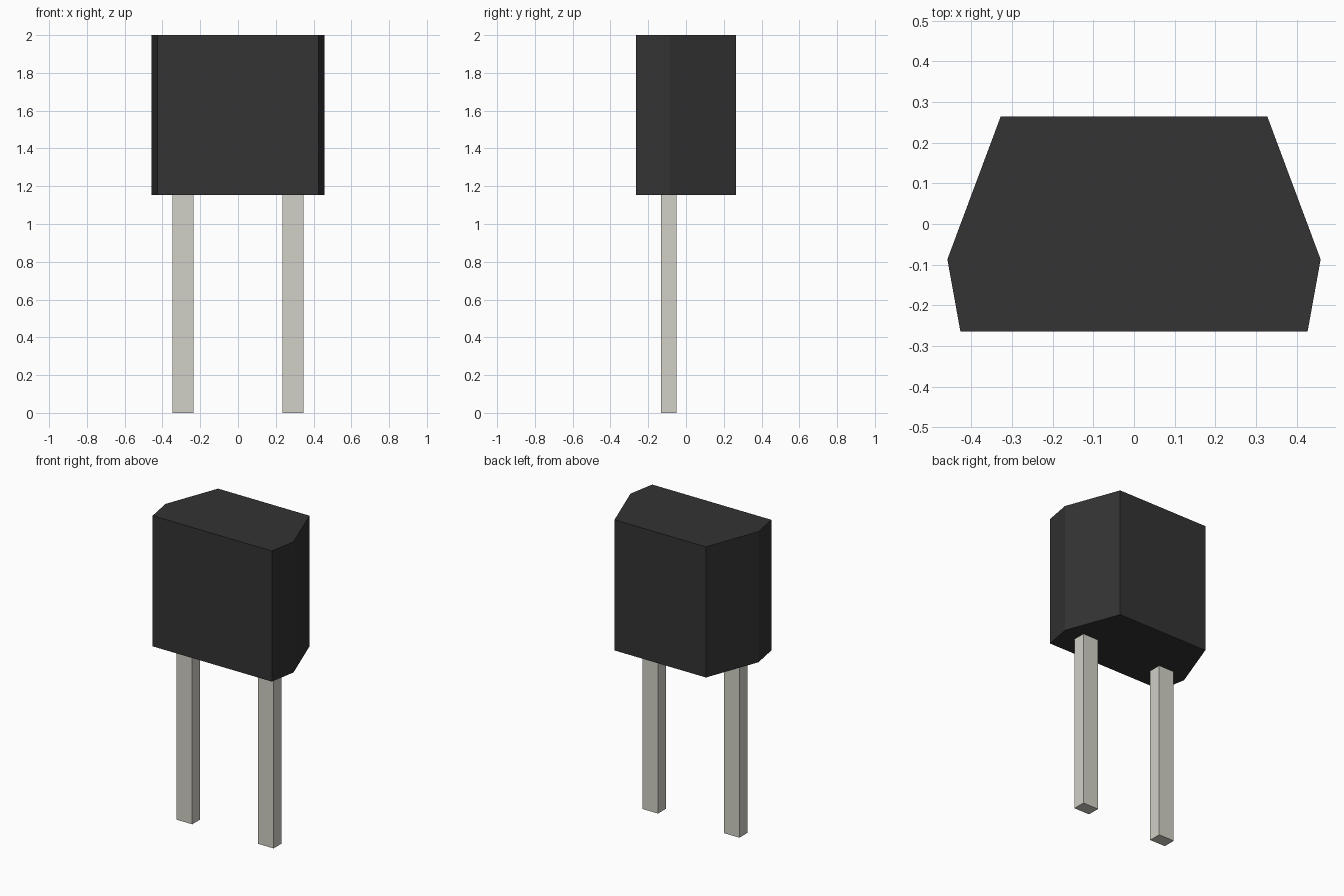
import bpy
import bmesh

cube = bpy.data.objects.get("Cube")
if cube:
    bpy.data.objects.remove(cube, do_unlink=True)


def make_material(name, color):
    mat = bpy.data.materials.new(name)
    mat.use_nodes = True
    mat.diffuse_color = color
    mat.node_tree.nodes["Principled BSDF"].inputs["Base Color"].default_value = color
    return mat


def make_prism(name, outline, bottom, top, mat):
    """Extrude a counter-clockwise xy outline from bottom to top."""
    bm = bmesh.new()
    base = bm.faces.new([bm.verts.new((x, y, bottom)) for x, y in outline])
    extruded = bmesh.ops.extrude_face_region(bm, geom=[base], use_keep_orig=True)
    verts = [v for v in extruded["geom"] if isinstance(v, bmesh.types.BMVert)]
    bmesh.ops.translate(bm, verts=verts, vec=(0, 0, top - bottom))
    bmesh.ops.recalc_face_normals(bm, faces=bm.faces)
    mesh = bpy.data.meshes.new(name)
    bm.to_mesh(mesh)
    bm.free()
    mesh.materials.append(mat)
    obj = bpy.data.objects.new(name, mesh)
    bpy.context.collection.objects.link(obj)
    return obj


black = make_material("black plastic", (0.033, 0.033, 0.033, 1))
metal = make_material("tinned metal", (0.645, 0.638, 0.572, 1))

# Six-sided body, mirrored about the middle
half = [(0.427, -0.264), (0.459, -0.087), (0.328, 0.264)]
outline = half + [(-x, y) for x, y in reversed(half)]
make_prism("body", outline, 1.153, 2.0, black)

# Two square-cut leads, ending at the underside of the body
for name, x in (("right_lead", -0.292), ("left_lead", 0.292)):
    w, front, back = 0.056, -0.132, -0.05
    rect = [(x - w, front), (x + w, front), (x + w, back), (x - w, back)]
    make_prism(name, rect, 0.0, 1.153, metal)
